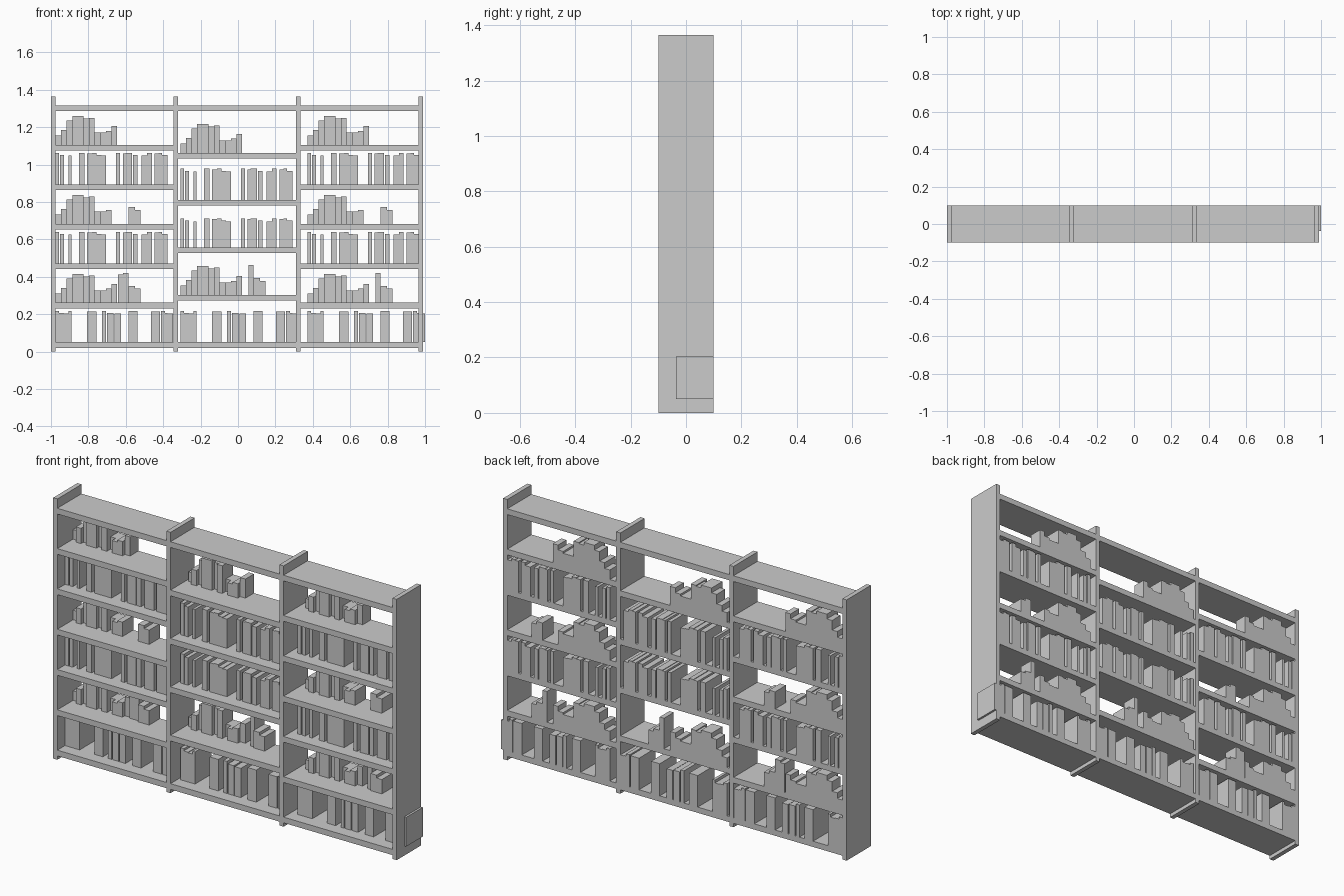
import bpy, bmesh

if "Cube" in bpy.data.objects:
    bpy.data.objects.remove(bpy.data.objects["Cube"])

def box(bm, x0, x1, y0, y1, z0, z1):
    r = bmesh.ops.create_cube(bm, size=1)
    for v in r["verts"]:
        v.co.x = x1 if v.co.x > 0 else x0
        v.co.y = y1 if v.co.y > 0 else y0
        v.co.z = z1 if v.co.z > 0 else z0

def make(name, boxes):
    bm = bmesh.new()
    for b in boxes:
        box(bm, *b)
    me = bpy.data.meshes.new(name)
    bm.to_mesh(me)
    bm.free()
    ob = bpy.data.objects.new(name, me)
    bpy.context.collection.objects.link(ob)

# frame: four uprights standing proud of the shelves
W, STEP, D, T = 0.024, 0.655, 0.1, 0.03
posts = [-1 + STEP * i for i in range(4)]
for i, x in enumerate(posts):
    make(f"upright_{i}", [(x, x + W, -D, D, 0, 1.365)])

# shelves: outer bays have six gaps, the middle bay five
outer = [0.02 + 0.211 * i for i in range(7)]
middle = [0.02 + 0.2532 * i for i in range(6)]
bays = [outer, middle, outer]
for i, levels in enumerate(bays):
    for j, z in enumerate(levels):
        make(f"shelf_{i}_{j}", [(posts[i] + W, posts[i + 1], -D, D, z, z + T)])

# book spans along a full shelf, in hundredths
upper_row = [(0, 2), (2.5, 4.5), (7, 8.5), (12.5, 15.5), (17, 19.5), (19.5, 22), (22, 24.5),
             (24.5, 27), (32.5, 34.5), (36, 37.5), (37.5, 41), (41.5, 44), (46, 49),
             (49, 51.5), (53, 55), (55, 57), (57, 60)]
bottom_row = [(0, 2), (2, 4.5), (4.5, 7), (7, 8.5), (17, 22), (25, 27), (27.5, 31),
              (31.5, 35), (39, 44), (51, 56), (56.5, 58.5), (58.5, 60), (60, 62.9)]
# part-filled shelf: start, end, height, front y
stack = [(0, 3, 5, 3), (3, 6, 8, 1), (6, 9, 13, 3), (9, 12, 15.5, 1), (12, 15, 15.5, 1),
         (15, 18, 14, 3), (18, 21, 14.5, 1), (21, 24, 6.5, 4), (24, 27, 6.5, 1),
         (27, 30, 7.5, 1), (30, 33, 10, 3)]
end_pair = [(39, 42.5, 9, 1), (42.5, 45.5, 7.5, 1)]
tall_group = {0: [(33.5, 36, 15, 2), (36, 39, 16, 2)],
              1: [(36.5, 39, 16, 2)], 2: [(36.5, 39, 16, 2)]}

def full(x, z, row, h):
    heights = [h, h - 0.012, h - 0.015, h, h - 0.003]
    return [(x + a / 100, x + b / 100, -0.037, D, z, z + heights[k % 5])
            for k, (a, b) in enumerate(row)]

def partial(x, z, items):
    return [(x + a / 100, x + b / 100, f / 100, D, z, z + h / 100)
            for a, b, h, f in items]

starts = [-0.976, -0.308, 0.371]
for i, levels in enumerate(bays):
    x = starts[i]
    for j, z in enumerate(levels[:-1]):
        z += T
        if j == 0:
            books = full(x, z, bottom_row, 0.168)
        elif (i != 1 and j % 2 == 0) or (i == 1 and j in (2, 3)):
            h = 0.155 if (i == 1 and j == 2) else 0.168
            books = full(x, z, upper_row, h)
        elif j == 1:
            books = partial(x, z, stack + tall_group[i] + end_pair)
        elif j == 3:
            books = partial(x, z, stack[:10] + end_pair)
        else:
            books = partial(x, z, stack)
        make(f"books_{i}_{j}", books)
